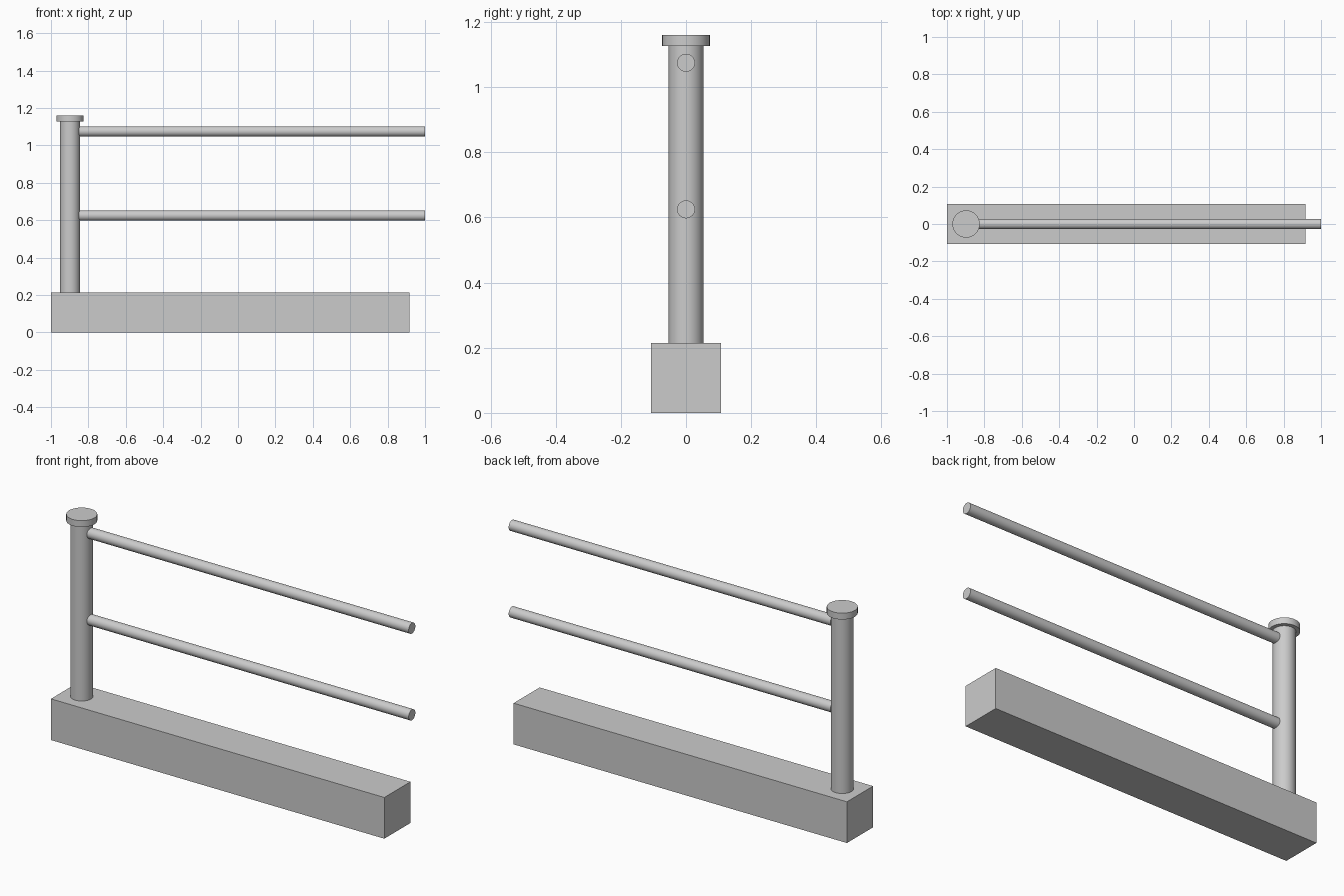
import bpy, math

if "Cube" in bpy.data.objects:
    bpy.data.objects.remove(bpy.data.objects["Cube"])

POST_X = -0.898
BASE_TOP = 0.214


def cylinder(name, radius, start, end, axis="Z", x=0.0, z=0.0):
    """Smooth cylinder running from start to end along Z (at x) or X (at z)."""
    mid = (start + end) / 2
    loc = (x, 0, mid) if axis == "Z" else (mid, 0, z)
    rot = (0, 0, 0) if axis == "Z" else (0, math.pi / 2, 0)
    bpy.ops.mesh.primitive_cylinder_add(vertices=64, radius=radius,
                                        depth=end - start, location=loc, rotation=rot)
    obj = bpy.context.object
    obj.name = name
    bpy.ops.object.shade_smooth_by_angle()
    return obj


# Long rectangular kerb
bpy.ops.mesh.primitive_cube_add(size=1, location=((-1 + 0.916) / 2, 0, BASE_TOP / 2))
base = bpy.context.object
base.name = "base_beam"
base.scale = (1.916, 0.214, BASE_TOP)
bpy.ops.object.transform_apply(location=False, rotation=False, scale=True)

# Upright post with a flat cap
cylinder("post", 0.0535, BASE_TOP, 1.127, x=POST_X)
cylinder("post_cap", 0.073, 1.127, 1.16, x=POST_X)

# Two horizontal rails
for name, z in (("lower_rail", 0.625), ("upper_rail", 1.075)):
    cylinder(name, 0.0275, -0.849, 1.0, axis="X", z=z)
